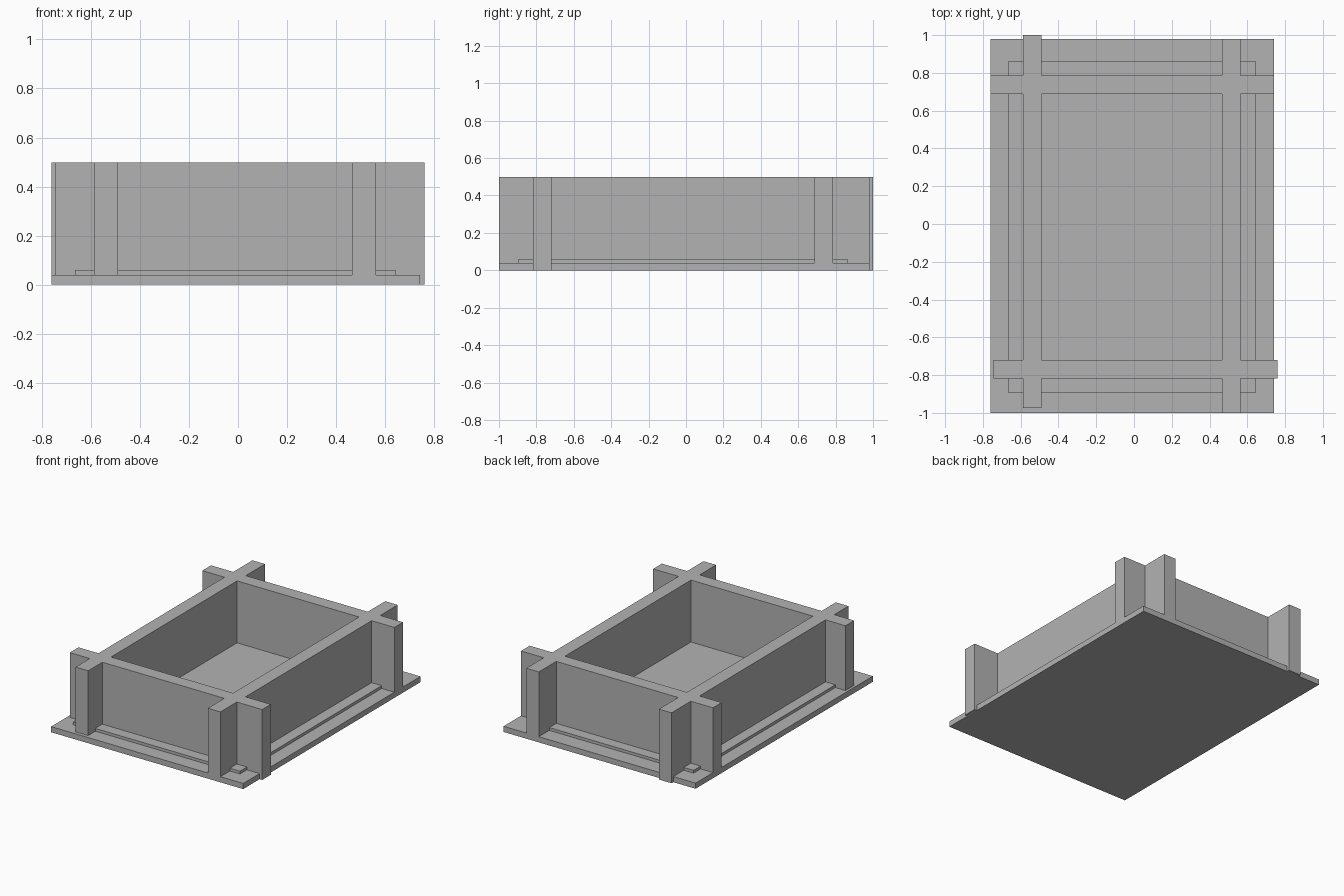
import bpy

default_cube = bpy.data.objects.get("Cube")
if default_cube:
    bpy.data.objects.remove(default_cube, do_unlink=True)

# Single plain grey material
grey = bpy.data.materials.new("plain_grey")
grey.use_nodes = True
colour = (0.45, 0.45, 0.45, 1)
grey.diffuse_color = colour
grey.node_tree.nodes["Principled BSDF"].inputs["Base Color"].default_value = colour


def box(name, x, y, z):
    """Add a box from its (low, high) extent on each axis."""
    spans = (x, y, z)
    bpy.ops.mesh.primitive_cube_add(size=1, location=[(lo + hi) / 2 for lo, hi in spans])
    obj = bpy.context.object
    obj.name = name
    obj.scale = [hi - lo for lo, hi in spans]
    bpy.ops.object.transform_apply(location=False, rotation=False, scale=True)
    obj.data.materials.append(grey)
    return obj


WALL_Z = (0, 0.498)

# Stepped base: wide plate with a smaller raised plate on it
box("base_plate", (-0.761, 0.741), (-1.0, 0.98), (0, 0.04))
box("floor_plate", (-0.664, 0.642), (-0.895, 0.863), (0.02, 0.06))

# Four crossing walls whose ends run past the corners
box("front_wall", (-0.743, 0.761), (-0.817, -0.72), WALL_Z)
box("back_wall", (-0.761, 0.741), (0.688, 0.785), WALL_Z)
box("right_wall", (-0.587, -0.489), (-0.975, 1.0), WALL_Z)
box("left_wall", (0.465, 0.563), (-1.0, 0.98), WALL_Z)
